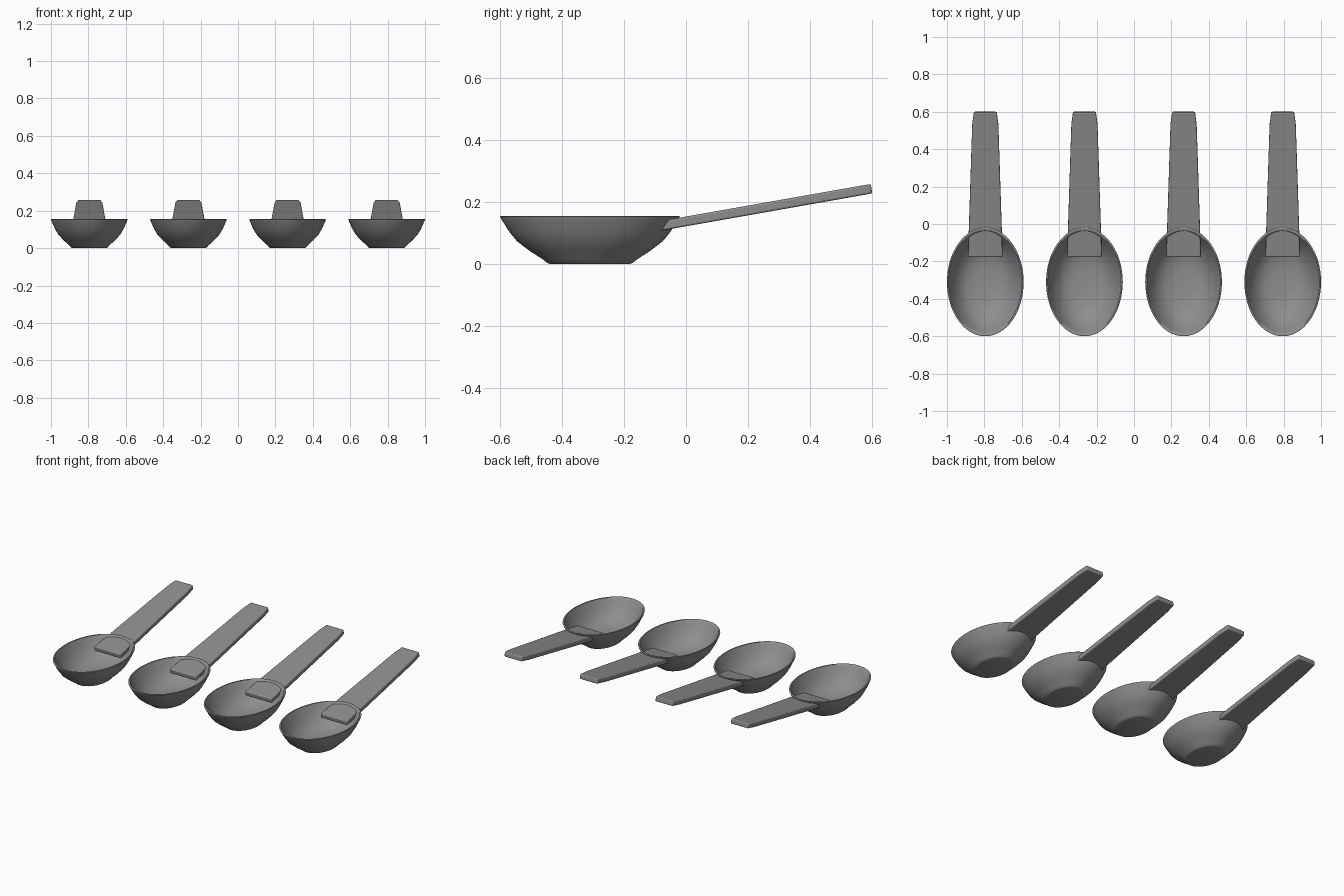
import bpy, bmesh, math

if "Cube" in bpy.data.objects:
    bpy.data.objects.remove(bpy.data.objects["Cube"])

SEG = 64
RX, RY, CY = 0.205, 0.29, -0.31

# Bowl section: (fraction of the rim ellipse, height), outside then inside
PROFILE = [(0.44, 0.0), (0.475, 0.003), (0.52, 0.014), (0.67, 0.042), (0.81, 0.073),
           (0.90, 0.105), (0.96, 0.133), (0.993, 0.148), (1.0, 0.153), (0.99, 0.155),
           (0.96, 0.154), (0.935, 0.144), (0.87, 0.115), (0.77, 0.08), (0.64, 0.051),
           (0.48, 0.031), (0.25, 0.023)]

# Dark grey plastic
dark = bpy.data.materials.new("dark_grey")
dark.diffuse_color = (0.27, 0.27, 0.27, 1)
dark.use_nodes = True
dark.node_tree.nodes["Principled BSDF"].inputs["Base Color"].default_value = dark.diffuse_color


def finish(bm, name, x, angle):
    bmesh.ops.recalc_face_normals(bm, faces=bm.faces)
    mesh = bpy.data.meshes.new(name)
    bm.to_mesh(mesh)
    bm.free()
    mesh.materials.append(dark)
    obj = bpy.data.objects.new(name, mesh)
    obj.location.x = x
    bpy.context.collection.objects.link(obj)
    bpy.ops.object.select_all(action='DESELECT')
    obj.select_set(True)
    bpy.context.view_layer.objects.active = obj
    bpy.ops.object.shade_smooth_by_angle(angle=math.radians(angle))
    return obj


def make_bowl(x):
    bm = bmesh.new()
    rings = []
    for r, z in PROFILE:
        rings.append([bm.verts.new((RX * r * math.cos(a), CY + RY * r * math.sin(a), z))
                      for a in (2 * math.pi * i / SEG for i in range(SEG))])
    for lo, hi in zip(rings, rings[1:]):
        for i in range(SEG):
            j = (i + 1) % SEG
            bm.faces.new((lo[i], lo[j], hi[j], hi[i]))
    bm.faces.new(rings[0])
    bm.faces.new(rings[-1])
    return finish(bm, "bowl", x, 50)


def make_handle(x):
    # Tapered flat bar, tilted up by ten degrees, its tip narrowing slightly
    stations = [(-0.178, 0.093), (0.53, 0.070), (0.596, 0.061)]
    tilt, thick = math.radians(10), 0.031
    bm = bmesh.new()
    sections = []
    for y, w in stations:
        top = 0.258 + (y - 0.595) * math.tan(tilt)
        yb, zb = y + thick * math.sin(tilt), top - thick * math.cos(tilt)
        sections.append([bm.verts.new(p) for p in
                         ((-w, y, top), (w, y, top), (w, yb, zb), (-w, yb, zb))])
    for a, b in zip(sections, sections[1:]):
        for i in range(4):
            j = (i + 1) % 4
            bm.faces.new((a[i], a[j], b[j], b[i]))
    bm.faces.new(sections[0])
    bm.faces.new(sections[-1])
    obj = finish(bm, "handle", x, 40)
    bevel = obj.modifiers.new("rounded_edges", 'BEVEL')
    bevel.width, bevel.segments = 0.006, 3
    bevel.limit_method, bevel.angle_limit = 'ANGLE', math.radians(40)
    # Shade after bevelling so the rounded edges stay smooth
    bpy.ops.object.modifier_apply(modifier=bevel.name)
    bpy.ops.object.shade_smooth_by_angle(angle=math.radians(40))


# Row of four identical scoops
for k in range(4):
    cx = -0.795 + 0.53 * k
    make_bowl(cx)
    make_handle(cx)
